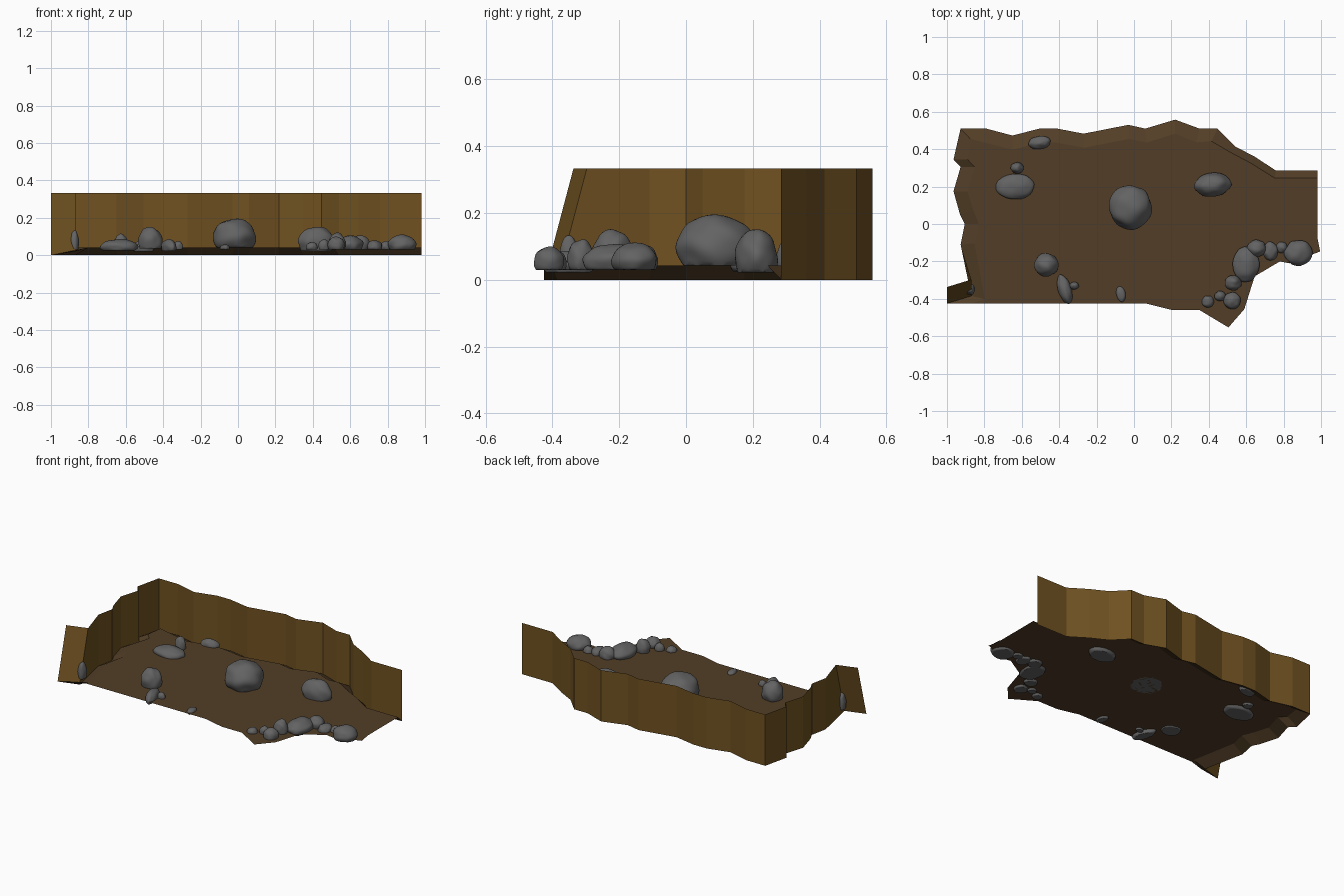
import bpy, bmesh, math, random
from mathutils import Vector, Matrix, noise

random.seed(4)
cube = bpy.data.objects.get("Cube")
if cube:
    bpy.data.objects.remove(cube, do_unlink=True)

FLOOR_Z, WALL_TOP = 0.042, 0.333


def material(name, rgb):
    m = bpy.data.materials.new(name)
    m.use_nodes = True
    m.diffuse_color = (*rgb, 1)
    bsdf = m.node_tree.nodes["Principled BSDF"]
    bsdf.inputs["Base Color"].default_value = (*rgb, 1)
    bsdf.inputs["Roughness"].default_value = 0.9
    return m


def finish(name, bm, mat, smooth=None):
    me = bpy.data.meshes.new(name)
    bm.to_mesh(me)
    bm.free()
    me.materials.append(mat)
    ob = bpy.data.objects.new(name, me)
    bpy.context.collection.objects.link(ob)
    if smooth:
        bpy.ops.object.select_all(action='DESELECT')
        ob.select_set(True)
        bpy.context.view_layer.objects.active = ob
        bpy.ops.object.shade_smooth_by_angle(angle=smooth)
    return ob


earth = material("earth_brown", (0.085, 0.048, 0.02))
clay = material("clay_ochre", (0.16, 0.083, 0.015))
stone = material("stone_grey", (0.125, 0.125, 0.125))

# Plan line of the cliff wall, from the front left round to the back right
wall_line = [(-1, -.425), (-.87, -.385), (-.927, -.11), (-.905, 0), (-.93, .05),
             (-.965, .175), (-.927, .305), (-.965, .345), (-.927, .51), (-.79, .51),
             (-.65, .473), (-.505, .51), (-.41, .51), (-.27, .483), (-.03, .53),
             (.06, .51), (.22, .558), (.35, .51), (.447, .51), (.54, .415),
             (.645, .36), (.76, .285), (.98, .285)]
# Open front edge of the ground, from the right round to the front left
front_line = [(.98, -.07), (.995, -.147), (.83, -.21), (.78, -.2), (.645, -.28),
              (.59, -.455), (.505, -.553), (.35, -.46), (.205, -.46), (.065, -.425),
              (-.8, -.425)]

# Cliff wall: a thin upright sheet whose front left end leans back
bm = bmesh.new()
low = [bm.verts.new((x, y, 0)) for x, y in wall_line]
high = [bm.verts.new((x, y + (0.088 if i < 2 else 0), WALL_TOP))
        for i, (x, y) in enumerate(wall_line)]
for i in range(len(low) - 1):
    bm.faces.new((low[i], high[i], high[i + 1], low[i + 1]))
finish("cliff_wall", bm, clay)

# Ground: flat sheet that dips to the foot of the wall
bm = bmesh.new()
foot = [bm.verts.new((x, y, 0)) for x, y in wall_line]
fold = []
for i, (x, y) in enumerate(wall_line):
    if i == 0:
        fold.append(bm.verts.new((-.87, -.425, .02)))
        continue
    a = Vector(wall_line[i - 1])
    b = Vector(wall_line[min(i + 1, len(wall_line) - 1)])
    d = (b - a).normalized()
    p = Vector((x, y)) + Vector((d.y, -d.x)) * (0.04 if x > .45 else 0.075)
    fold.append(bm.verts.new((min(p.x, .98), p.y, FLOOR_Z)))
for i in range(len(foot) - 1):
    bm.faces.new((foot[i], foot[i + 1], fold[i + 1], fold[i]))
edge = [bm.verts.new((x, y, FLOOR_Z)) for x, y in front_line]
flat = bm.faces.new(fold + edge)
bmesh.ops.triangulate(bm, faces=[flat])
bmesh.ops.recalc_face_normals(bm, faces=bm.faces)
if sum(f.normal.z for f in bm.faces) < 0:
    bmesh.ops.reverse_faces(bm, faces=bm.faces)
finish("ground", bm, earth)


# Weathered boulder with a flattened base
def rock(name, x, y, rx, ry, turn, base, top):
    bm = bmesh.new()
    bmesh.ops.create_icosphere(bm, subdivisions=4, radius=1)
    seed = Vector((random.uniform(0, 50), random.uniform(0, 50), 0))
    mid = base + (top - base) * 0.35
    spin = Matrix.Rotation(turn, 3, 'Z')
    for v in bm.verts:
        p = v.co * (1 + 0.09 * noise.noise(v.co * 1.6 + seed))
        p.z = p.z * (top - mid) if p.z > 0 else max(p.z * (top - mid), base - mid)
        v.co = spin @ Vector((p.x * rx, p.y * ry, p.z)) + Vector((x, y, mid))
    finish(name, bm, stone, math.radians(40))


rock("large_boulder", -.02, .09, .115, .117, 0, .042, .197)
rock("right_boulder", .42, .21, .097, .065, .1, .022, .15)
rock("left_flat_rock", -.635, .2, .1, .07, 0, .025, .085)
rock("left_small_rock", -.625, .3, .035, .03, 0, .03, .115)
rock("back_rock", -.505, .435, .06, .035, .15, .02, .08)
rock("front_boulder", -.47, -.22, .065, .062, 0, .035, .15)
rock("front_long_rock", -.37, -.35, .036, .08, .3, .022, .085)
rock("front_pebble", -.32, -.33, .025, .02, 0, .03, .075)
rock("edge_pebble", -.07, -.375, .025, .042, .2, .03, .058)
rock("wall_foot_stone", -.875, -.35, .025, .03, 0, .03, .13)

# Row of stones along the right front edge
row = [(.395, -.415, .032, .032, .07), (.46, -.385, .03, .027, .085),
       (.525, -.41, .045, .045, .1), (.53, -.315, .045, .04, .12),
       (.6, -.215, .07, .095, .105), (.655, -.13, .05, .045, .105),
       (.73, -.145, .04, .05, .08), (.79, -.125, .03, .03, .075),
       (.88, -.155, .075, .068, .11)]
for i, (x, y, rx, ry, top) in enumerate(row):
    rock(f"edge_stone_{i + 1}", x, y, rx, ry, 0, .03, top)
